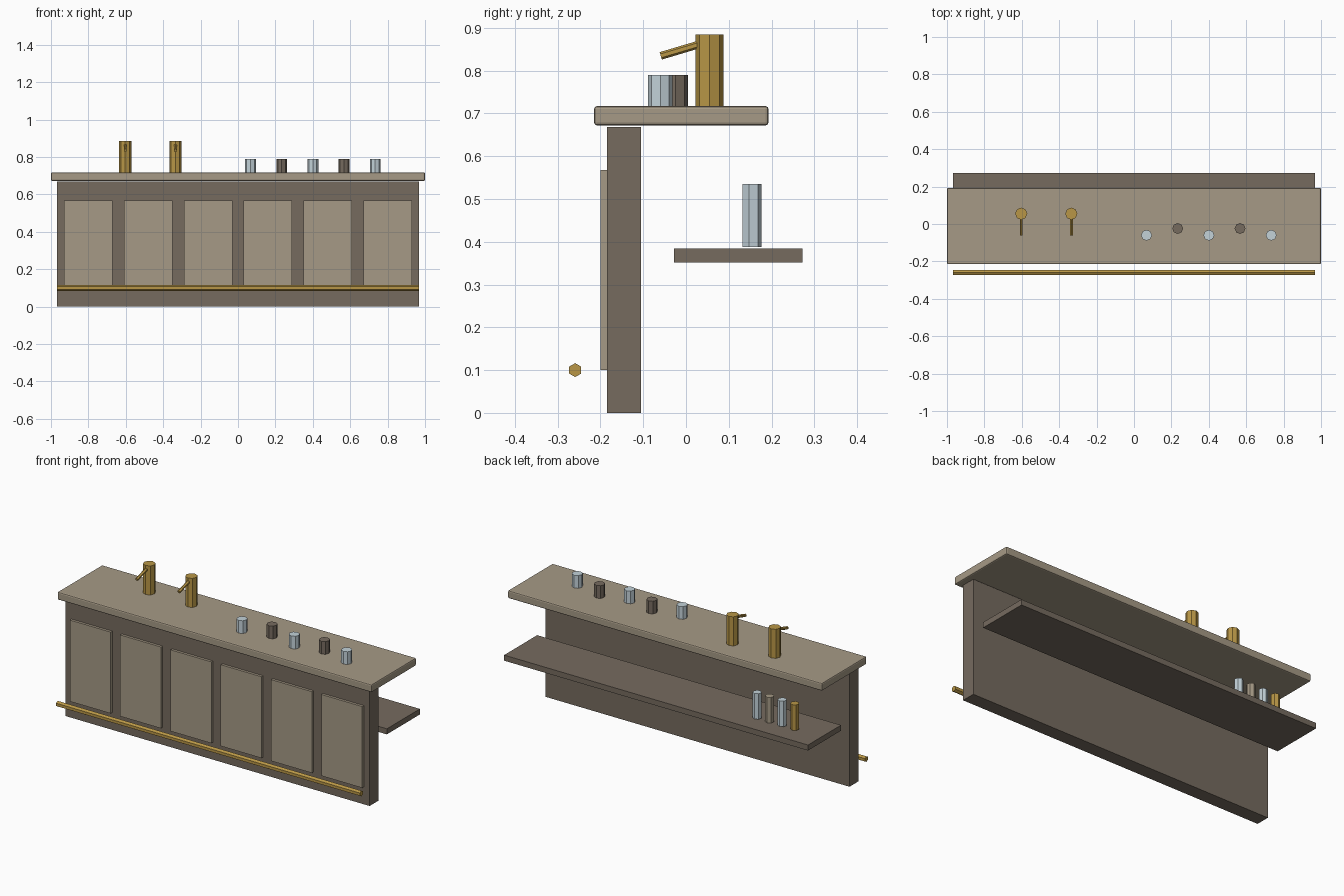
import bpy, math
from mathutils import Vector

if "Cube" in bpy.data.objects:
    bpy.data.objects.remove(bpy.data.objects["Cube"])


def material(name, srgb):
    m = bpy.data.materials.new(name)
    lin = [((c / 255 + 0.055) / 1.055) ** 2.4 for c in srgb]
    m.diffuse_color = (*lin, 1)
    m.use_nodes = True
    m.node_tree.nodes["Principled BSDF"].inputs["Base Color"].default_value = m.diffuse_color
    return m


STONE = material("pale_stone", (166, 154, 134))
WOOD = material("dark_wood", (118, 107, 95))
BRASS = material("brass", (184, 150, 70))
GLASS = material("pale_glass", (195, 210, 217))


def box(name, lo, hi, mat, bevel=0):
    lo, hi = Vector(lo), Vector(hi)
    bpy.ops.mesh.primitive_cube_add(size=1, location=(lo + hi) / 2)
    o = bpy.context.object
    o.name = name
    for v in o.data.vertices:
        v.co = Vector(a * b for a, b in zip(v.co, hi - lo))
    o.data.materials.append(mat)
    if bevel:
        b = o.modifiers.new("edge", 'BEVEL')
        b.width, b.segments = bevel, 2
    return o


def rod(name, p, q, r, sides, mat):
    p, q = Vector(p), Vector(q)
    d = q - p
    bpy.ops.mesh.primitive_cylinder_add(vertices=sides, radius=r, depth=d.length,
                                        location=(p + q) / 2)
    o = bpy.context.object
    o.name = name
    if abs(d.x) > 1e-4:
        # lying along x, a corner pointing up
        o.rotation_euler = (math.pi / 2, 0, math.pi / 2)
    elif abs(d.y) > 1e-4:
        o.rotation_euler = (math.atan2(-d.y, d.z), 0, 0)
    o.data.materials.append(mat)
    return o


# Counter, front wall and back shelf
box("counter_top", (-1, -0.215, 0.672), (1, 0.193, 0.717), STONE, 0.007)
box("front_wall", (-0.967, -0.185, 0), (0.967, -0.105, 0.668), WOOD)
box("back_shelf", (-0.967, -0.028, 0.352), (0.967, 0.272, 0.384), WOOD)

# Raised front panels
for i in range(6):
    x = -0.8 + 0.32 * i
    box(f"front_panel_{i + 1}", (x - 0.13, -0.2, 0.1), (x + 0.13, -0.183, 0.568), STONE)

# Foot rail
rod("foot_rail", (-0.967, -0.259, 0.1), (0.967, -0.259, 0.1), 0.0162, 6, BRASS)

# Taps with sloping spouts
for i, x in enumerate((-0.603, -0.335)):
    rod(f"tap_column_{i + 1}", (x, 0.055, 0.715), (x, 0.055, 0.884), 0.0325, 8, BRASS)
    rod(f"tap_spout_{i + 1}", (x, 0.05, 0.867), (x, -0.059, 0.8345), 0.009, 6, BRASS)

# Glasses along the counter
for i in range(5):
    x = 0.067 + i / 6
    y, mat = ((-0.06, GLASS), (-0.024, WOOD))[i % 2]
    rod(f"glass_{i + 1}", (x, y, 0.717), (x, y, 0.79), 0.029, 8, mat)

# Bottles on the shelf
for i, mat in enumerate((GLASS, STONE, GLASS, BRASS)):
    x = -0.56 - 0.08 * i
    rod(f"bottle_{i + 1}", (x, 0.153, 0.388), (x, 0.153, 0.535), 0.0238, 7, mat)
